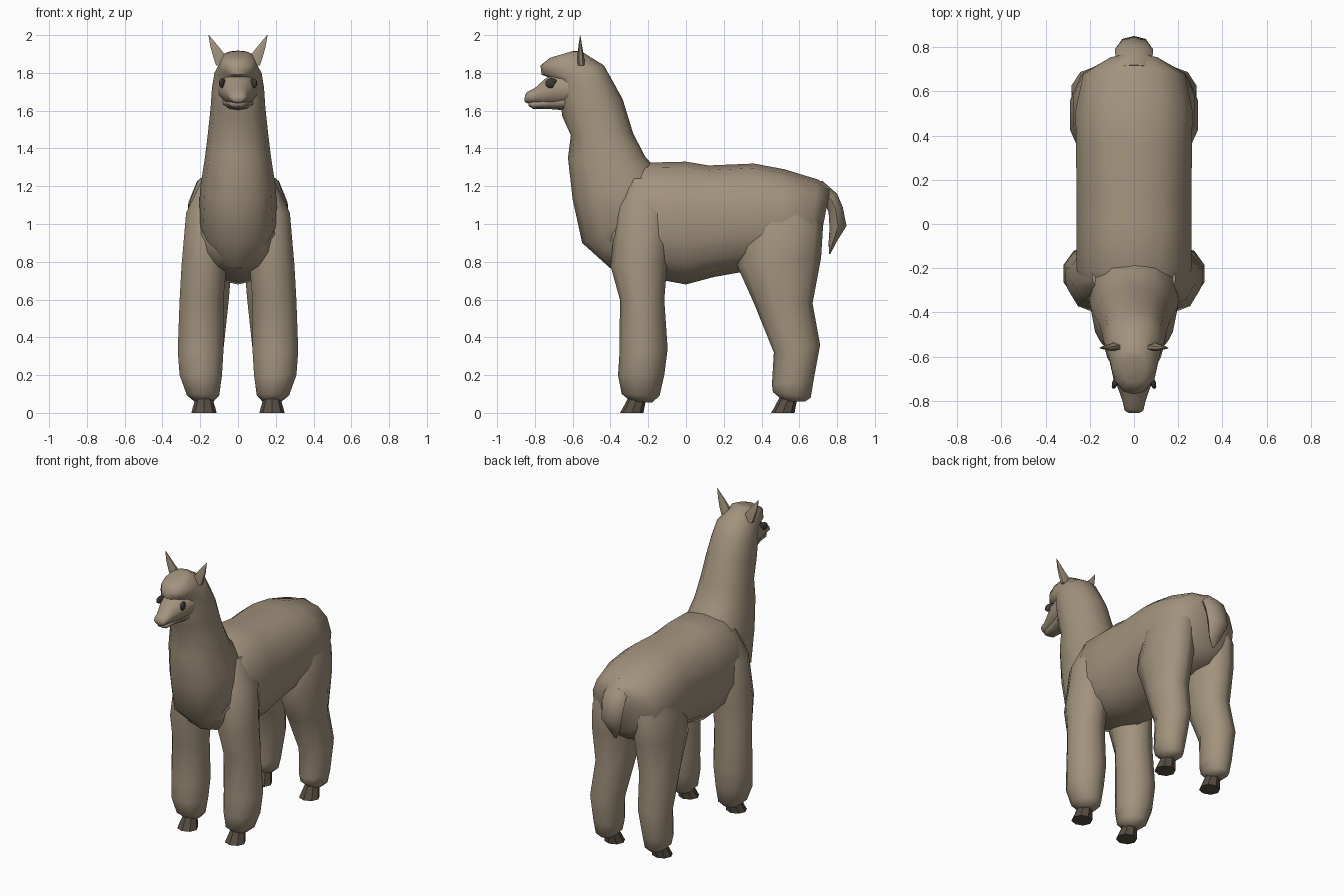
import bpy, bmesh, math
from mathutils import Vector


def material(name, rgb):
    m = bpy.data.materials.new(name)
    m.diffuse_color = (*rgb, 1)
    return m


WOOL = material("tan wool", (0.36, 0.29, 0.205))
HOOF = material("dark hoof", (0.095, 0.075, 0.055))
EYE = material("dark eye", (0.05, 0.042, 0.035))


def loft(name, rings, mat, sides=12, power=1.0, mirror=False, angle=60):
    """Skin oval rings: (first edge y, z, opposite edge y, z, half width[, centre x])."""
    made = []
    for side in ((1, -1) if mirror else (1,)):
        bm = bmesh.new()
        loops = []
        for y0, z0, y1, z1, w, *cx in rings:
            x = side * (cx[0] if cx else 0)
            mid = Vector((x, (y0 + y1) / 2, (z0 + z1) / 2))
            half = Vector((0, (y1 - y0) / 2, (z1 - z0) / 2))
            loop = []
            for i in range(sides):
                a = math.tau * i / sides
                s, c = math.sin(a), math.cos(a)
                s = math.copysign(abs(s) ** power, s)
                c = math.copysign(abs(c) ** power, c)
                loop.append(bm.verts.new(mid + half * c + Vector((w * s, 0, 0))))
            loops.append(loop)
        for a, b in zip(loops, loops[1:]):
            for i in range(sides):
                j = (i + 1) % sides
                bm.faces.new((a[i], a[j], b[j], b[i]))
        bm.faces.new(loops[0])
        bm.faces.new(loops[-1])
        bmesh.ops.recalc_face_normals(bm, faces=bm.faces)
        label = name if not mirror else ("right_" if side < 0 else "left_") + name
        me = bpy.data.meshes.new(label)
        bm.to_mesh(me)
        bm.free()
        me.materials.append(mat)
        ob = bpy.data.objects.new(label, me)
        bpy.context.collection.objects.link(ob)
        bpy.ops.object.select_all(action='DESELECT')
        ob.select_set(True)
        bpy.context.view_layer.objects.active = ob
        bpy.ops.object.shade_smooth_by_angle(angle=math.radians(angle))
        made.append(ob)
    return made


# Torso, chest to rump
body = loft("body", [
    (-0.50, 0.88, -0.42, 1.15, 0.10), (-0.38, 0.755, -0.32, 1.28, 0.215),
    (-0.22, 0.72, -0.20, 1.325, 0.265), (0.0, 0.68, 0.0, 1.33, 0.265),
    (0.15, 0.72, 0.12, 1.31, 0.265), (0.32, 0.75, 0.36, 1.32, 0.268),
    (0.50, 0.76, 0.52, 1.29, 0.27), (0.64, 0.79, 0.70, 1.235, 0.235),
    (0.70, 0.86, 0.765, 1.19, 0.13)], WOOL, 14, 0.85)

# Neck and woolly head
neck = loft("neck", [
    (-0.40, 0.765, -0.20, 0.95, 0.12), (-0.55, 0.90, -0.08, 1.12, 0.21),
    (-0.60, 1.13, -0.12, 1.25, 0.20), (-0.625, 1.35, -0.215, 1.355, 0.175),
    (-0.61, 1.47, -0.28, 1.48, 0.16), (-0.655, 1.57, -0.335, 1.66, 0.145),
    (-0.67, 1.68, -0.39, 1.76, 0.138), (-0.68, 1.76, -0.435, 1.84, 0.125),
    (-0.765, 1.79, -0.50, 1.88, 0.105), (-0.77, 1.84, -0.56, 1.918, 0.085),
    (-0.72, 1.88, -0.60, 1.915, 0.05)], WOOL, 12, 0.9)

# Muzzle and lower jaw
loft("muzzle", [
    (-0.60, 1.62, -0.60, 1.82, 0.115), (-0.70, 1.62, -0.70, 1.80, 0.095),
    (-0.76, 1.625, -0.75, 1.765, 0.07), (-0.81, 1.635, -0.80, 1.72, 0.053),
    (-0.845, 1.64, -0.84, 1.70, 0.045), (-0.855, 1.65, -0.853, 1.68, 0.025)], WOOL, 10)
loft("jaw", [
    (-0.62, 1.60, -0.62, 1.70, 0.09), (-0.74, 1.61, -0.74, 1.67, 0.055),
    (-0.81, 1.61, -0.81, 1.655, 0.042), (-0.835, 1.625, -0.835, 1.645, 0.025)], WOOL, 10)

# Legs, shoulder or hip down to the woolly cuff
loft("front_leg", [
    (-0.30, 1.24, -0.16, 1.24, 0.04, 0.15), (-0.37, 1.06, -0.08, 1.06, 0.11, 0.17),
    (-0.40, 0.78, -0.10, 0.78, 0.125, 0.18), (-0.35, 0.60, -0.115, 0.60, 0.122, 0.193),
    (-0.352, 0.32, -0.097, 0.34, 0.127, 0.198), (-0.36, 0.20, -0.115, 0.20, 0.118, 0.197),
    (-0.34, 0.10, -0.14, 0.09, 0.09, 0.185), (-0.29, 0.06, -0.18, 0.055, 0.05, 0.18)],
    WOOL, 10, mirror=True)
loft("hind_leg", [
    (0.40, 1.18, 0.68, 1.16, 0.06, 0.15), (0.30, 0.98, 0.725, 0.98, 0.125, 0.155),
    (0.27, 0.78, 0.715, 0.82, 0.135, 0.16), (0.36, 0.58, 0.67, 0.58, 0.12, 0.165),
    (0.465, 0.32, 0.71, 0.36, 0.108, 0.18), (0.455, 0.15, 0.675, 0.17, 0.095, 0.185),
    (0.46, 0.11, 0.66, 0.08, 0.08, 0.185), (0.52, 0.06, 0.63, 0.06, 0.045, 0.185)],
    WOOL, 10, mirror=True)

# Hooves, sloping forward
for name, y in (("front_hoof", 0), ("hind_hoof", 0.80)):
    loft(name, [
        (y - 0.35, 0, y - 0.225, 0, 0.067, 0.18), (y - 0.335, 0.025, y - 0.22, 0.03, 0.06, 0.18),
        (y - 0.295, 0.10, y - 0.205, 0.10, 0.037, 0.18)], HOOF, 8, mirror=True, angle=35)

# Ears
loft("ear", [
    (-0.575, 1.84, -0.535, 1.84, 0.03, 0.09), (-0.575, 1.89, -0.54, 1.89, 0.04, 0.098),
    (-0.57, 1.94, -0.55, 1.94, 0.025, 0.125), (-0.561, 2.0, -0.559, 2.0, 0.002, 0.155)],
    WOOL, 6, mirror=True)

# Tail, curling down
loft("tail", [
    (0.68, 1.12, 0.72, 1.23, 0.08), (0.74, 1.10, 0.80, 1.16, 0.085),
    (0.755, 1.06, 0.83, 1.09, 0.085), (0.76, 0.98, 0.85, 0.99, 0.075),
    (0.755, 0.90, 0.80, 0.91, 0.045), (0.757, 0.84, 0.763, 0.84, 0.008)], WOOL, 8)

# Eyes
for name, side in (("left_eye", 1), ("right_eye", -1)):
    bpy.ops.mesh.primitive_uv_sphere_add(segments=10, ring_count=6, radius=1,
                                         location=(side * 0.083, -0.712, 1.745),
                                         rotation=(0, 0, side * 0.35))
    eye = bpy.context.object
    eye.name = name
    eye.scale = (0.014, 0.036, 0.027)
    eye.data.materials.append(EYE)
    bpy.ops.object.shade_smooth_by_angle(angle=math.radians(60))
